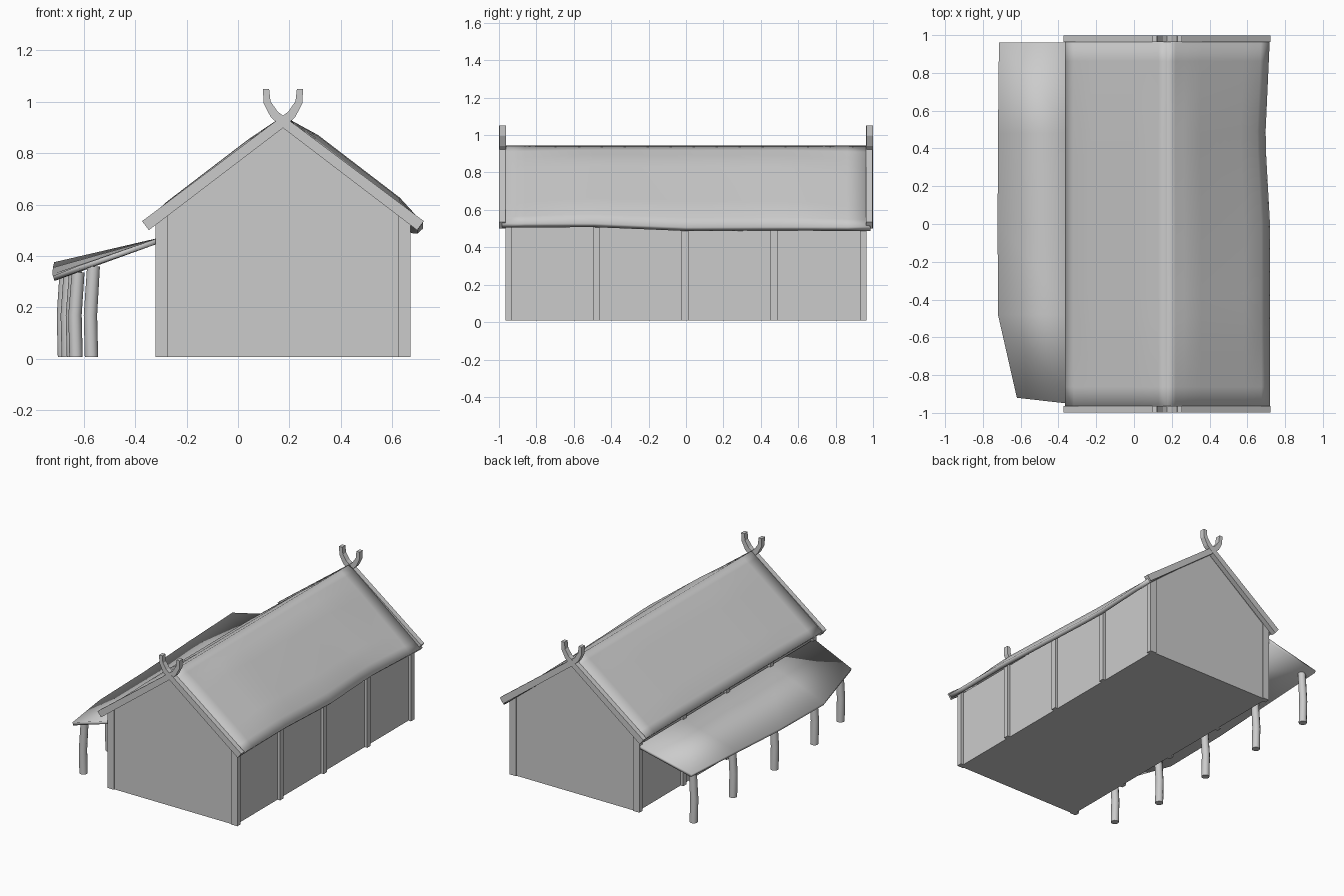
import bpy, bmesh, math
from mathutils import Vector

if "Cube" in bpy.data.objects:
    bpy.data.objects.remove(bpy.data.objects["Cube"])

# One plain colour for the whole building
grey = bpy.data.materials.new("plain grey")
grey.use_nodes = True
COLOUR = (0.6, 0.6, 0.6, 1)
grey.diffuse_color = COLOUR
grey.node_tree.nodes["Principled BSDF"].inputs["Base Color"].default_value = COLOUR

RIDGE_X, HALF, BASE = 0.175, 0.495, 0.008
SLOPE = 0.76


def finish(bm, name, smooth=None):
    mesh = bpy.data.meshes.new(name)
    bm.to_mesh(mesh)
    bm.free()
    mesh.materials.append(grey)
    ob = bpy.data.objects.new(name, mesh)
    bpy.context.collection.objects.link(ob)
    if smooth:
        bpy.ops.object.select_all(action='DESELECT')
        ob.select_set(True)
        bpy.context.view_layer.objects.active = ob
        bpy.ops.object.shade_smooth_by_angle(angle=math.radians(smooth))
    return ob


def prism(name, outline, y0, y1):
    """Extrude an (x, z) outline along y."""
    bm = bmesh.new()
    face = bm.faces.new([bm.verts.new((x, y0, z)) for x, z in outline])
    out = bmesh.ops.extrude_face_region(bm, geom=[face])
    moved = [v for v in out["geom"] if isinstance(v, bmesh.types.BMVert)]
    bmesh.ops.translate(bm, verts=moved, vec=(0, y1 - y0, 0))
    bmesh.ops.recalc_face_normals(bm, faces=bm.faces)
    return finish(bm, name)


def slab(name, rows, thickness):
    """Skin rows of points, facing up, and thicken the sheet downward."""
    bm = bmesh.new()
    grid = [[bm.verts.new(p) for p in row] for row in rows]
    for a, b in zip(grid, grid[1:]):
        for i in range(len(a) - 1):
            f = bm.faces.new((a[i], a[i + 1], b[i + 1], b[i]))
            f.normal_update()
            if f.normal.z < 0:
                f.normal_flip()
    ob = finish(bm, name, 35)
    mod = ob.modifiers.new("thickness", 'SOLIDIFY')
    mod.thickness = thickness
    mod.offset = -1
    return ob


def ramp(t, keys):
    """Linear interpolation through (position, value) keys."""
    for (a, va), (b, vb) in zip(keys, keys[1:]):
        if t <= b:
            return va + (vb - va) * max(0, t - a) / (b - a)
    return keys[-1][1]


# Solid gabled body, set back a little behind its posts
w = HALF - 0.02
eave = 0.9 - w * SLOPE
prism("house_walls", [(RIDGE_X - w, BASE), (RIDGE_X + w, BASE), (RIDGE_X + w, eave),
                      (RIDGE_X, 0.905), (RIDGE_X - w, eave)], -0.958, 0.958)

# Square wall posts at the corners and along both long sides
for side, label in ((-1, "right"), (1, "left")):
    for i, y in enumerate((-0.947, -0.48, -0.005, 0.47, 0.947)):
        x0, x1 = RIDGE_X + side * (HALF - 0.048), RIDGE_X + side * HALF
        z0, z1 = (0.905 - abs(x - RIDGE_X) * SLOPE for x in (x0, x1))
        prism(f"{label}_wall_post_{i + 1}", [(x0, BASE), (x1, BASE), (x1, z1), (x0, z0)],
              y - 0.018, y + 0.018)

# Two roof slopes with a soft swelling, and a wavy eave on the left one
EAVE_X = [(-1, 0.545), (0, 0.545), (0.45, 0.52), (1, 0.545)]
EAVE_Z = [(-1, 0.528), (-0.5, 0.528), (0, 0.507), (1, 0.51)]
for side, label, swell in ((-1, "right", 0.012), (1, "left", 0.03)):
    rows = []
    for j in range(17):
        y = -0.985 + 1.97 * j / 16
        reach = ramp(y, EAVE_X) if side > 0 else 0.54
        low = ramp(y, EAVE_Z) if side > 0 else 0.532
        lift = swell * min(1, 2.2 * (1 - abs(y)))
        row = []
        for i in range(13):
            t = i / 12
            z = 0.945 + (low - 0.945) * t + lift * min(1, t * 4, (1 - t) * 6)
            row.append((RIDGE_X + side * reach * t, y, z))
        rows.append(row)
    slab(f"{label}_roof_slope", rows, 0.03)

# Gable boards that cross at the ridge and curl up into horns
PATH = [(-0.535, 0.518), (0, 0.922), (0.035, 0.952), (0.062, 0.998), (0.066, 1.05)]
WIDTH = [0.044, 0.038, 0.034, 0.028, 0.024]


def board_outline(side):
    pts = [Vector(p) for p in PATH]
    upper, lower = [], []
    for i, p in enumerate(pts):
        d = (pts[min(i + 1, len(pts) - 1)] - pts[max(i - 1, 0)]).normalized()
        n = Vector((-d.y, d.x)) * WIDTH[i] / 2
        if i == len(pts) - 1:
            n = Vector((-WIDTH[i] / 2, 0))
        upper.append(p + n)
        lower.append(p - n)
    return [(RIDGE_X + side * p.x, p.y) for p in upper + lower[::-1]]


for end, place in ((-1, "front"), (1, "back")):
    for side, label in ((1, "right"), (-1, "left")):
        shift = 0.0005 * side
        prism(f"{place}_{label}_gable_board", board_outline(side),
              end * 0.9635 + shift, end * 0.9985 + shift)

# Sagging lean-to roof along the right side
LEAN = [(-0.92, -0.62, 0.362), (-0.48, -0.72, 0.322), (0, -0.722, 0.33),
        (0.48, -0.72, 0.355), (0.96, -0.715, 0.376)]
slab("lean_to_roof", [[(-0.31, -0.955 if y < -0.9 else y, 0.47), (x, y, z)]
                      for y, x, z in LEAN], 0.02)

# Slightly crooked round posts under the lean-to
for i, (x, y, top) in enumerate(((-0.57, -0.87, 0.36), (-0.63, -0.5, 0.335), (-0.64, -0.05, 0.34),
                                 (-0.66, 0.43, 0.355), (-0.675, 0.88, 0.37))):
    bm = bmesh.new()
    rings = []
    for dx, z, r in ((0, BASE, 0.026), (-0.004, 0.17, 0.026), (0.008, top, 0.025)):
        rings.append([bm.verts.new((x + dx + r * math.cos(k * math.pi / 5),
                                    y + r * math.sin(k * math.pi / 5), z)) for k in range(10)])
    for a, b in zip(rings, rings[1:]):
        for k in range(10):
            bm.faces.new((a[k], a[(k + 1) % 10], b[(k + 1) % 10], b[k]))
    bm.faces.new(rings[0])
    bm.faces.new(rings[-1])
    bmesh.ops.recalc_face_normals(bm, faces=bm.faces)
    finish(bm, f"lean_to_post_{i + 1}", 40)
